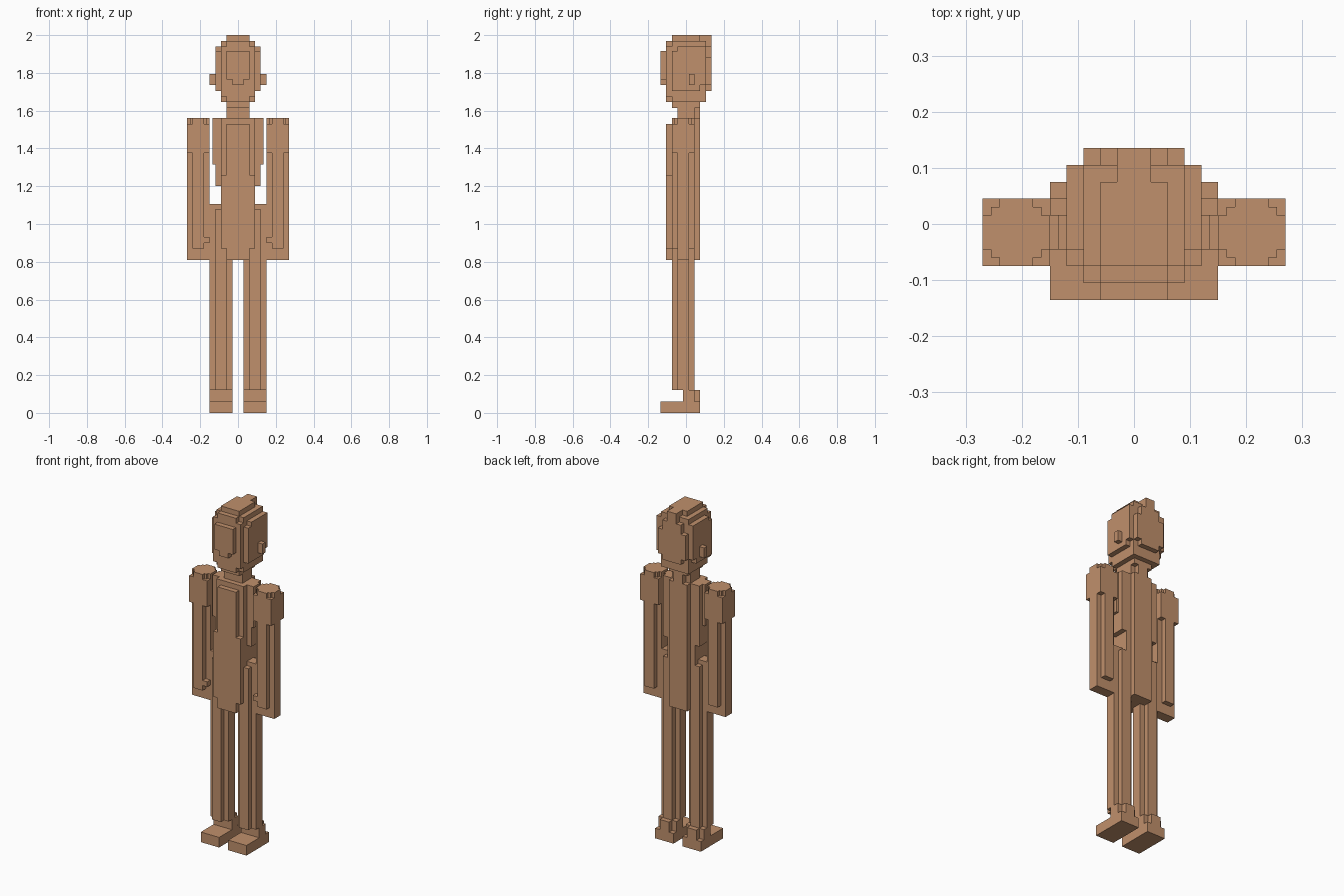
import bpy
import bmesh

if "Cube" in bpy.data.objects:
    bpy.data.objects.remove(bpy.data.objects["Cube"], do_unlink=True)

skin = bpy.data.materials.new("tan")
skin.use_nodes = True
colour = (0.53, 0.28, 0.15, 1)
skin.diffuse_color = colour
skin.node_tree.nodes["Principled BSDF"].inputs["Base Color"].default_value = colour
V = 0.03  # block size; boxes below are counted in blocks
BACK = 0.015  # depth offset of the block grid


def part(name, boxes, side=1):
    """Join boxes (x0, x1, y0, y1, z0, z1), with x and y in blocks, z in units."""
    bm = bmesh.new()
    for x0, x1, y0, y1, z0, z1 in boxes:
        made = bmesh.ops.create_cube(bm, size=1)["verts"]
        for v in made:
            v.co.x = side * V * (x1 if v.co.x > 0 else x0)
            v.co.y = V * (y1 if v.co.y > 0 else y0) + BACK
            v.co.z = z1 if v.co.z > 0 else z0
    bmesh.ops.recalc_face_normals(bm, faces=bm.faces)
    mesh = bpy.data.meshes.new(name)
    bm.to_mesh(mesh)
    bm.free()
    mesh.materials.append(skin)
    obj = bpy.data.objects.new(name, mesh)
    bpy.context.collection.objects.link(obj)
    return obj


def central(name, boxes):
    """Boxes symmetric in x, given by half width first."""
    return part(name, [(-b[0], b[0], *b[1:]) for b in boxes])


# Skull, stepped towards the crown, sides and chin
central("head", [
    (2, -3, 2, 1.615, 2.0),
    (3, -3, 3, 1.645, 1.97),
    (4, -3, 2, 1.705, 1.915),
    (4, -2, 3, 1.735, 1.94),
    (2, -4, -3, 1.645, 1.97),
    (3, -4, -3, 1.675, 1.94),
])
central("face", [
    (2, -5, -4, 1.765, 1.915),
    (1, -5, -4, 1.735, 1.765),
])
# Back of the hair with a raised tuft
central("hair", [
    (3, 3, 4, 1.735, 1.885),
    (2, 3, 4, 1.705, 1.94),
    (1, 2, 4, 1.94, 2.0),
])
central("neck", [
    (2, -2, 1, 1.53, 1.645),
    (1, 1, 2, 1.53, 1.645),
])

# Torso in nested layers, narrowing at the waist and widening at the hips
central("torso", [
    (2, -4, -3, 0.81, 1.53),
    (3, -4, -3, 0.87, 1.26),
    (2, 1, 2, 0.81, 1.56),
    (3, -3, 1, 0.81, 1.56),
    (4, -2, 1, 1.2, 1.56),
    (4.5, -2, 0, 1.315, 1.56),
])
central("hips", [
    (5, -2, 0, 0.81, 1.105),
    (4, -3, 1, 0.81, 1.08),
])

# Paired parts
for label, side in (("left", 1), ("right", -1)):
    part(label + "_ear", [(4, 5, 0, 1, 1.735, 1.795)], side)
    part(label + "_shoulder", [
        (5, 9, -3, 1, 1.375, 1.53),
        (6, 8, -3, 1, 1.53, 1.56),
        (5, 9, -2, 0, 1.53, 1.56),
        (5.5, 8.5, -2.5, 0.5, 1.53, 1.56),
    ], side)
    part(label + "_arm", [
        (5, 9, -2, 0, 0.81, 1.375),
        (6, 8, -3, 1, 0.87, 1.375),
    ], side)
    part(label + "_thumb", [(5, 6, -3, -2, 0.9, 0.93)], side)
    part(label + "_leg", [
        (1, 5, -2, 0, 0.12, 0.81),
        (2, 4, -3, 1, 0.12, 0.81),
    ], side)
    part(label + "_ankle", [
        (1, 5, -1, 1, 0.06, 0.12),
        (2, 4, 1, 2, 0.06, 0.12),
    ], side)
    part(label + "_foot", [(1, 5, -5, 2, 0, 0.06)], side)
